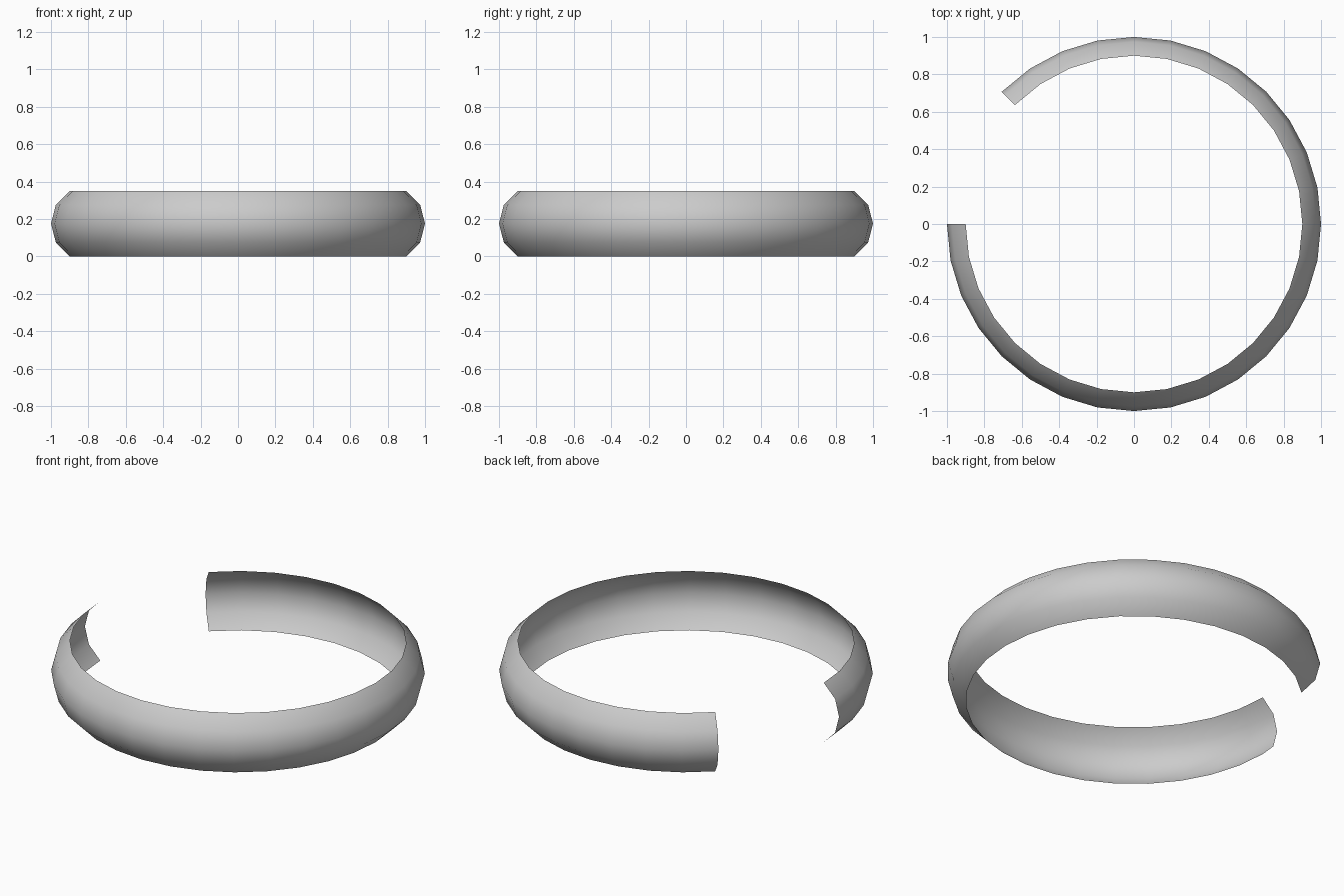
import bpy, bmesh, math

if "Cube" in bpy.data.objects:
    bpy.data.objects.remove(bpy.data.objects["Cube"])

# Cross-section of the band: (radius, height)
PROFILE = [(0.9, 0.0), (0.974, 0.075), (1.0, 0.175), (0.974, 0.275), (0.9, 0.35)]
STEPS = 28                       # 315 degrees at 32 sides per full turn
STEP_ANGLE = math.tau / 32
START = math.pi                  # open end on the -x side

# Sweep the profile around z, leaving a gap at the back left
bm = bmesh.new()
rows = []
for i in range(STEPS + 1):
    a = START + i * STEP_ANGLE
    rows.append([bm.verts.new((r * math.cos(a), r * math.sin(a), z)) for r, z in PROFILE])
for a, b in zip(rows, rows[1:]):
    for j in range(len(PROFILE) - 1):
        bm.faces.new((a[j], b[j], b[j + 1], a[j + 1])).smooth = True

mesh = bpy.data.meshes.new("open_ring_band")
bm.to_mesh(mesh)
bm.free()
band = bpy.data.objects.new("open_ring_band", mesh)
bpy.context.collection.objects.link(band)
